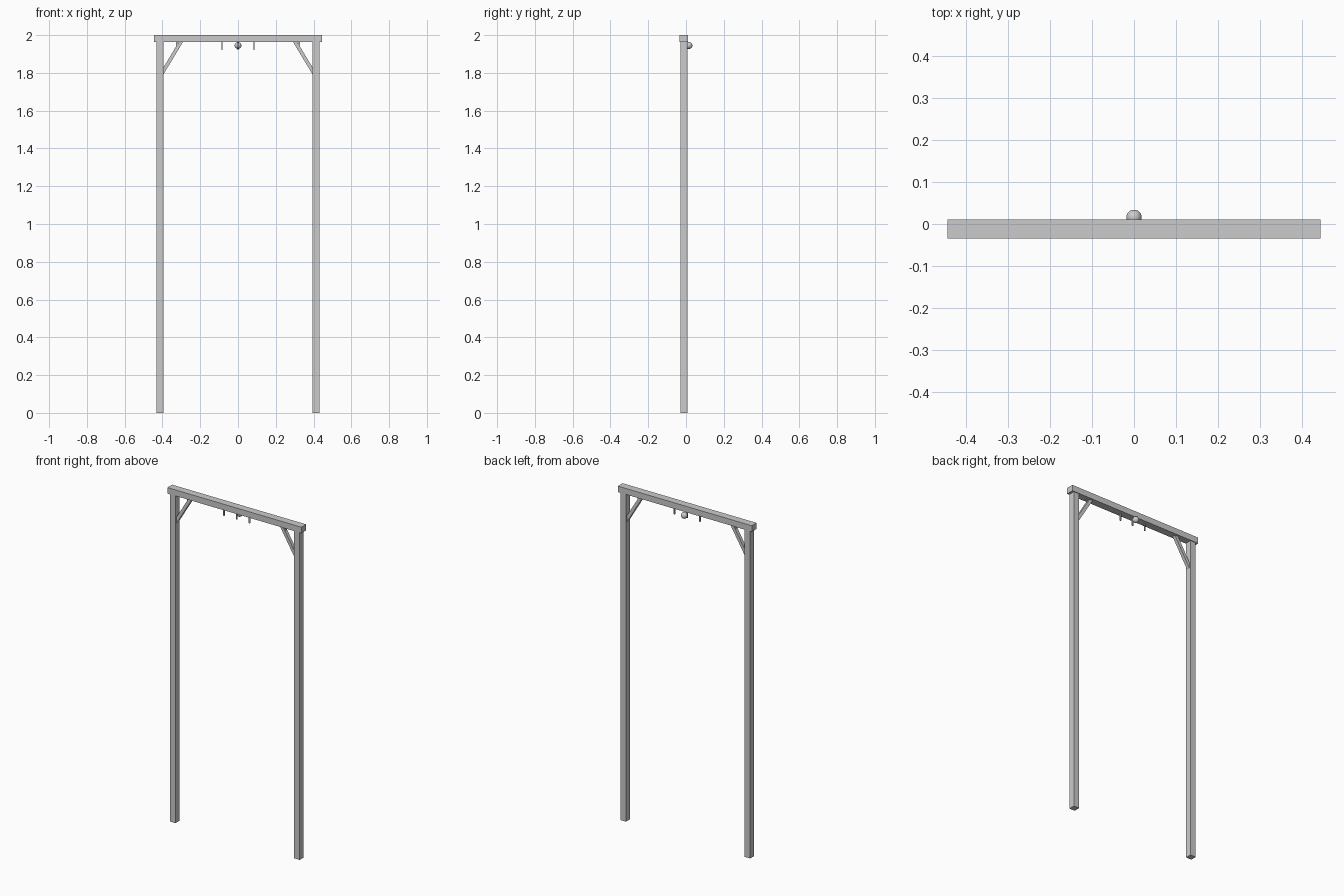
import bpy
import bmesh

cube = bpy.data.objects.get("Cube")
if cube:
    bpy.data.objects.remove(cube, do_unlink=True)

grey = bpy.data.materials.new("plain grey")
grey.use_nodes = True
colour = (0.6, 0.6, 0.6, 1)
grey.diffuse_color = colour
grey.node_tree.nodes["Principled BSDF"].inputs["Base Color"].default_value = colour

MID_Y = -0.0115      # centre plane of the timber frame
BEAM_BOTTOM = 1.964


def finish(name, bm):
    bmesh.ops.recalc_face_normals(bm, faces=bm.faces)
    mesh = bpy.data.meshes.new(name)
    bm.to_mesh(mesh)
    bm.free()
    mesh.materials.append(grey)
    obj = bpy.data.objects.new(name, mesh)
    bpy.context.collection.objects.link(obj)
    return obj


def prism(name, outline, depth):
    """Extrude an x-z outline through the frame, centred on its mid plane."""
    bm = bmesh.new()
    face = bm.faces.new([bm.verts.new((x, MID_Y - depth / 2, z)) for x, z in outline])
    moved = bmesh.ops.extrude_face_region(bm, geom=[face])["geom"]
    verts = [v for v in moved if isinstance(v, bmesh.types.BMVert)]
    bmesh.ops.translate(bm, verts=verts, vec=(0, depth, 0))
    return finish(name, bm)


def block(name, x, width, depth, low, high):
    a, b = x - width / 2, x + width / 2
    return prism(name, [(a, low), (b, low), (b, high), (a, high)], depth)


# Crossbeam
block("crossbeam", 0, 0.889, 0.045, BEAM_BOTTOM, 2.0)

# Posts, diagonal braces and outer pegs on both sides
brace = [(0.396, 1.79), (0.396, 1.827), (0.313, BEAM_BOTTOM), (0.291, BEAM_BOTTOM)]
for side, s in (("left", 1), ("right", -1)):
    block(side + "_post", s * 0.412, 0.037, 0.037, 0, BEAM_BOTTOM)
    prism(side + "_brace", [(s * x, z) for x, z in brace], 0.02)
    block(side + "_outer_peg", s * 0.324, 0.007, 0.007, 1.92, BEAM_BOTTOM)
    block(side + "_inner_peg", s * 0.085, 0.007, 0.007, 1.92, BEAM_BOTTOM)
block("middle_peg", 0, 0.007, 0.007, 1.92, BEAM_BOTTOM)

# Ball behind the middle peg
bpy.ops.mesh.primitive_uv_sphere_add(segments=24, ring_count=12, radius=0.0185,
                                     location=(0, 0.0155, 1.945))
ball = bpy.context.object
ball.name = "ball"
ball.data.materials.append(grey)
bpy.ops.object.shade_smooth_by_angle()
